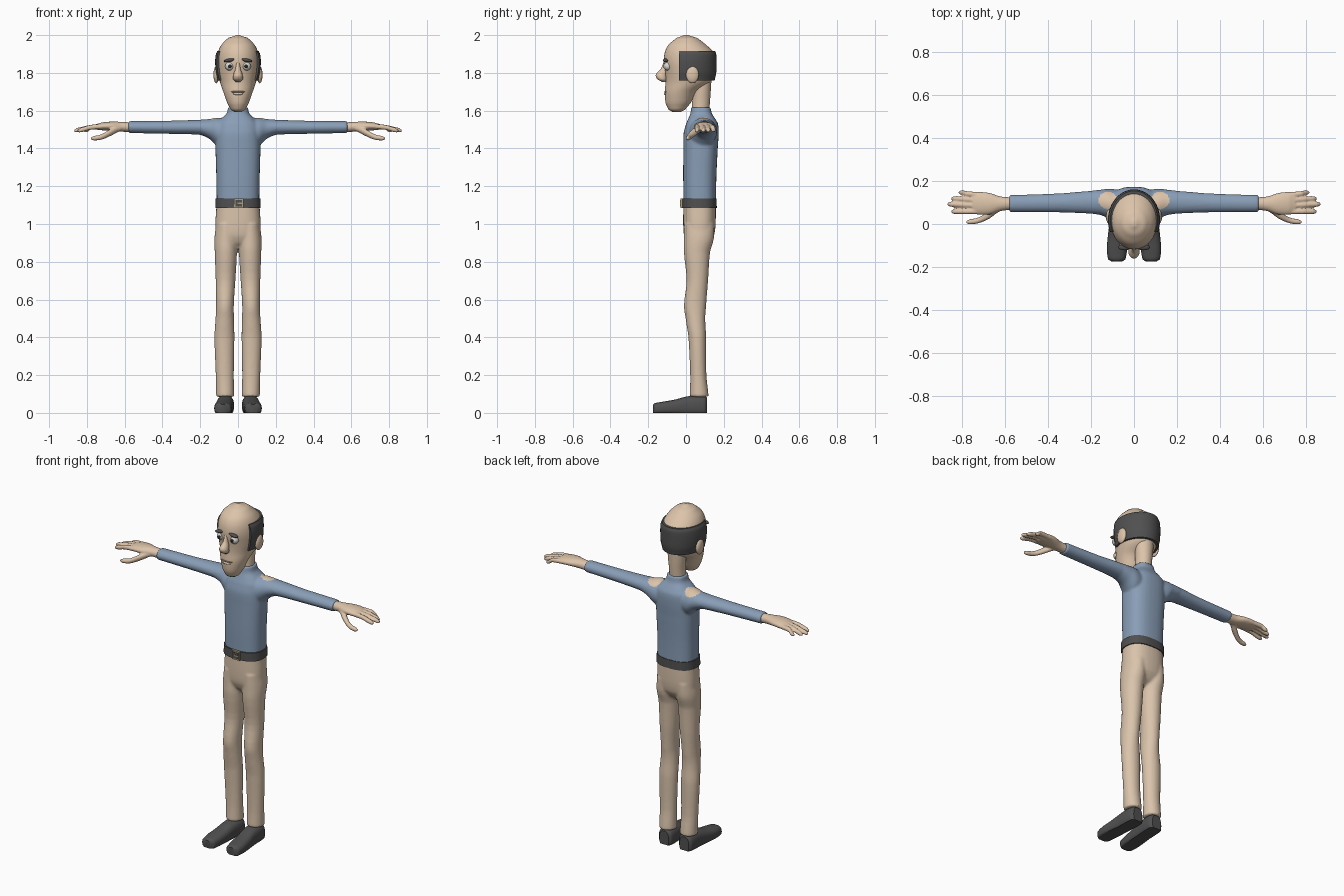
import bpy, bmesh, math
from mathutils import Matrix, Vector

cube = bpy.data.objects.get("Cube")
if cube:
    bpy.data.objects.remove(cube, do_unlink=True)


def material(name, rgb):
    m = bpy.data.materials.new(name)
    m.use_nodes = True
    m.diffuse_color = (*rgb, 1)
    bsdf = next(n for n in m.node_tree.nodes if n.type == "BSDF_PRINCIPLED")
    bsdf.inputs["Base Color"].default_value = (*rgb, 1)
    bsdf.inputs["Roughness"].default_value = 0.8
    return m


SKIN = material("skin", (0.72, 0.55, 0.40))
TAN = material("trouser tan", (0.70, 0.55, 0.41))
BLUE = material("shirt blue", (0.25, 0.34, 0.47))
DARK = material("dark grey", (0.08, 0.08, 0.08))
WHITE = material("eye white", (0.70, 0.68, 0.64))
BLACK = material("pupil black", (0.02, 0.02, 0.02))
LIP = material("lip brown", (0.42, 0.27, 0.19))
BRASS = material("buckle brass", (0.42, 0.35, 0.22))


def smooth_rows(rows, steps):
    """Catmull-Rom interpolation between the given cross-sections."""
    out = []
    for i in range(len(rows) - 1):
        p0, p1 = rows[max(i - 1, 0)], rows[i]
        p2, p3 = rows[i + 1], rows[min(i + 2, len(rows) - 1)]
        for k in range(steps):
            t = k / steps
            out.append([b + t * (c - b) if j == 0 else
                        b + 0.5 * t * (c - a + t * (2 * a - 5 * b + 4 * c - d
                                       + t * (3 * (b - c) + d - a)))
                        for j, (a, b, c, d) in enumerate(zip(p0, p1, p2, p3))])
    return out + [list(rows[-1])]


def loft(bm, rows, axis="z", side=1, n=32, power=2.0, steps=4):
    """Rows are (position on axis, centre a, centre b, radius a, radius b)."""
    rings = []
    for t, a, b, ra, rb in smooth_rows(rows, steps):
        ring = []
        for k in range(n):
            c, s = math.cos(math.tau * k / n), math.sin(math.tau * k / n)
            u = a + ra * math.copysign(abs(c) ** (2 / power), c)
            v = b + rb * math.copysign(abs(s) ** (2 / power), s)
            x, y, z = {"z": (u, v, t), "x": (t, u, v), "y": (u, t, v)}[axis]
            ring.append(bm.verts.new((side * x, y, max(z, 0))))
        rings.append(ring)
    for r, q in zip(rings, rings[1:]):
        for k in range(n):
            bm.faces.new((r[k], r[(k + 1) % n], q[(k + 1) % n], q[k]))
    bm.faces.new(rings[0])
    bm.faces.new(rings[-1])


def finish(name, bm, mat, voxel=0):
    """Make the object; a voxel size fuses overlapping volumes into one skin."""
    bmesh.ops.recalc_face_normals(bm, faces=bm.faces[:])
    mesh = bpy.data.meshes.new(name)
    bm.to_mesh(mesh)
    bm.free()
    ob = bpy.data.objects.new(name, mesh)
    bpy.context.collection.objects.link(ob)
    if voxel:
        rm = ob.modifiers.new("fuse", "REMESH")
        rm.mode, rm.voxel_size = "VOXEL", voxel
        sm = ob.modifiers.new("relax", "SMOOTH")
        sm.factor, sm.iterations = 0.5, 4
        deps = bpy.context.evaluated_depsgraph_get()
        fused = bpy.data.meshes.new_from_object(ob.evaluated_get(deps))
        ob.modifiers.clear()
        ob.data = fused
    ob.data.materials.clear()
    ob.data.materials.append(mat)
    for p in ob.data.polygons:
        p.use_smooth = True
        p.material_index = 0
    ob.data.set_sharp_from_angle(angle=math.radians(50))
    return ob


def lofted(name, rows, mat, voxel=0, **kw):
    bm = bmesh.new()
    loft(bm, rows, **kw)
    return finish(name, bm, mat, voxel)


def ball(name, pos, radii, mat, tilt=0):
    bm = bmesh.new()
    m = Matrix.Translation(pos) @ Matrix.Rotation(tilt, 4, "Y") @ Matrix.Diagonal((*radii, 1))
    bmesh.ops.create_uvsphere(bm, u_segments=20, v_segments=12, radius=1, matrix=m)
    return finish(name, bm, mat)


def box(name, pos, size, mat):
    bm = bmesh.new()
    bmesh.ops.create_cube(bm, size=1, matrix=Matrix.Translation(pos) @ Matrix.Diagonal((*size, 1)))
    return finish(name, bm, mat)


# Head and neck: (height, front, back, half width) gives each section
head = [(1.592, -.07, -.03, .018), (1.605, -.092, -.005, .038), (1.64, -.108, .025, .057),
        (1.70, -.112, .06, .078), (1.75, -.108, .13, .095), (1.80, -.11, .148, .107),
        (1.86, -.118, .152, .111), (1.91, -.112, .145, .106), (1.95, -.092, .105, .087),
        (1.985, -.05, .06, .052), (2.0, -.012, .015, .01)]
lofted("head", [(z, 0, (f + b) / 2, w, (b - f) / 2) for z, f, b, w in head], SKIN, n=40)
lofted("neck", [(1.56, 0, .075, .045, .045), (1.65, 0, .08, .045, .047),
                (1.72, 0, .085, .05, .047), (1.78, 0, .085, .052, .05)], SKIN)
lofted("nose", [(1.87, 0, -.105, .008, .01), (1.82, 0, -.114, .014, .02),
                (1.79, 0, -.13, .024, .03), (1.765, 0, -.126, .025, .025),
                (1.752, 0, -.116, .012, .012)], SKIN, n=20)

# Hair band round the back, cut off level with the temples
bm = bmesh.new()
loft(bm, [(1.76, 0, .02, .108, .132), (1.80, 0, .02, .117, .14), (1.86, 0, .018, .121, .143),
          (1.90, 0, .02, .117, .14), (1.917, 0, .02, .109, .134)], n=48)
bmesh.ops.bisect_plane(bm, geom=bm.verts[:] + bm.edges[:] + bm.faces[:], dist=1e-5,
                       plane_co=(0, -.037, 0), plane_no=(0, -1, 0), clear_outer=True)
bmesh.ops.holes_fill(bm, edges=[e for e in bm.edges if e.is_boundary], sides=0)
finish("hair", bm, DARK)

# Face details
ball("mouth", (0, -.104, 1.70), (.036, .011, .005), LIP)
ball("lower_lip", (0, -.106, 1.69), (.026, .011, .008), SKIN)
for s, side in ((1, "left"), (-1, "right")):
    ball(side + "_ear", (s * .115, .034, 1.79), (.015, .034, .045), SKIN)
    ball(side + "_eye", (s * .044, -.095, 1.835), (.024, .023, .023), WHITE)
    ball(side + "_pupil", (s * .043, -.116, 1.835), (.010, .004, .010), BLACK)
    ball(side + "_eyebrow", (s * .045, -.108, 1.867), (.030, .014, .009), DARK, s * .2)

# Shirt: torso and sleeves fused, with worn-through shoulder patches
bm = bmesh.new()
loft(bm, [(1.11, 0, .073, .113, .086), (1.25, 0, .073, .115, .088), (1.40, 0, .077, .119, .091),
          (1.48, 0, .08, .117, .093), (1.53, 0, .085, .11, .085), (1.56, 0, .083, .085, .07),
          (1.585, 0, .08, .06, .057), (1.618, 0, .079, .054, .052)], power=2.5)
for s in (1, -1):
    loft(bm, [(.05, .085, 1.48, .07, .075), (.11, .092, 1.488, .072, .075),
              (.15, .1, 1.503, .06, .053), (.2, .101, 1.512, .053, .040),
              (.35, .098, 1.512, .044, .035), (.58, .095, 1.513, .040, .032)],
         axis="x", side=s)
shirt = finish("shirt", bm, BLUE, voxel=.007)
shirt.data.materials.append(SKIN)
for p in shirt.data.polygons:
    x, y, z = p.center
    if p.normal.z > 0.2 and ((abs(x) - .122) / .042) ** 2 + ((y - .11) / .04) ** 2 < 1:
        p.material_index = 1

# Hands: palm, four fingers (root y, tip y, tip x) and a drooping thumb
fingers = [(.134, .146, .815), (.110, .118, .85), (.084, .092, .868), (.058, .058, .85)]
for s, side in ((1, "left"), (-1, "right")):
    bm = bmesh.new()
    loft(bm, [(.565, .095, 1.512, .029, .026), (.62, .094, 1.515, .034, .026),
              (.67, .094, 1.518, .050, .024), (.72, .096, 1.517, .053, .021),
              (.75, .096, 1.514, .046, .015)], axis="x", side=s)
    for root, tip, end in fingers:
        mid = (root + tip) / 2
        loft(bm, [(.70, root, 1.516, .013, .013), (.78, mid, 1.512, .013, .013),
                  (end - .015, tip, 1.497, .012, .012), (end, tip, 1.493, .006, .006)],
             axis="x", side=s, n=16)
    loft(bm, [(.62, .075, 1.508, .015, .015), (.67, .045, 1.487, .019, .019),
              (.72, .018, 1.462, .014, .015), (.765, .010, 1.454, .012, .012),
              (.78, .009, 1.454, .006, .006)], axis="x", side=s, n=16)
    finish(side + "_hand", bm, SKIN, voxel=.0045)

# Trousers: hips and legs fused
bm = bmesh.new()
loft(bm, [(1.11, 0, .072, .114, .086), (1.0, 0, .071, .120, .086), (.94, 0, .069, .117, .08),
          (.90, 0, .065, .10, .06), (.87, 0, .06, .06, .03)], power=2.4)
for s in (1, -1):
    loft(bm, [(1.0, .062, .07, .055, .08), (.92, .064, .068, .061, .079),
              (.85, .064, .058, .059, .069), (.7, .066, .06, .052, .057),
              (.57, .069, .048, .047, .059), (.5, .070, .05, .049, .052),
              (.4, .072, .06, .053, .047), (.2, .070, .065, .048, .043),
              (.085, .068, .07, .048, .050)], side=s)
finish("trousers", bm, TAN, voxel=.007)

# Belt and buckle
lofted("belt", [(1.085, 0, .071, .120, .092), (1.135, 0, .071, .119, .091)], DARK,
       n=48, power=2.5, steps=1)
box("buckle_frame", (.004, -.022, 1.11), (.05, .012, .052), BRASS)
box("buckle_centre", (.004, -.0285, 1.11), (.036, .004, .036), DARK)
box("buckle_pin", (.012, -.031, 1.11), (.03, .004, .007), BRASS)

# Shoes: (position, centre x, height, half width), flattened at the sole
shoe = [(-.175, .080, .044, .024), (-.165, .080, .052, .040), (-.12, .079, .060, .047),
        (-.06, .075, .070, .047), (0, .070, .086, .045), (.06, .067, .092, .046),
        (.10, .066, .088, .042), (.112, .066, .080, .030)]
for s, side in ((1, "left"), (-1, "right")):
    lofted(side + "_shoe", [(y, x, h * .4, w, h * .6) for y, x, h, w in shoe], DARK,
           axis="y", side=s, n=28, power=2.6)
